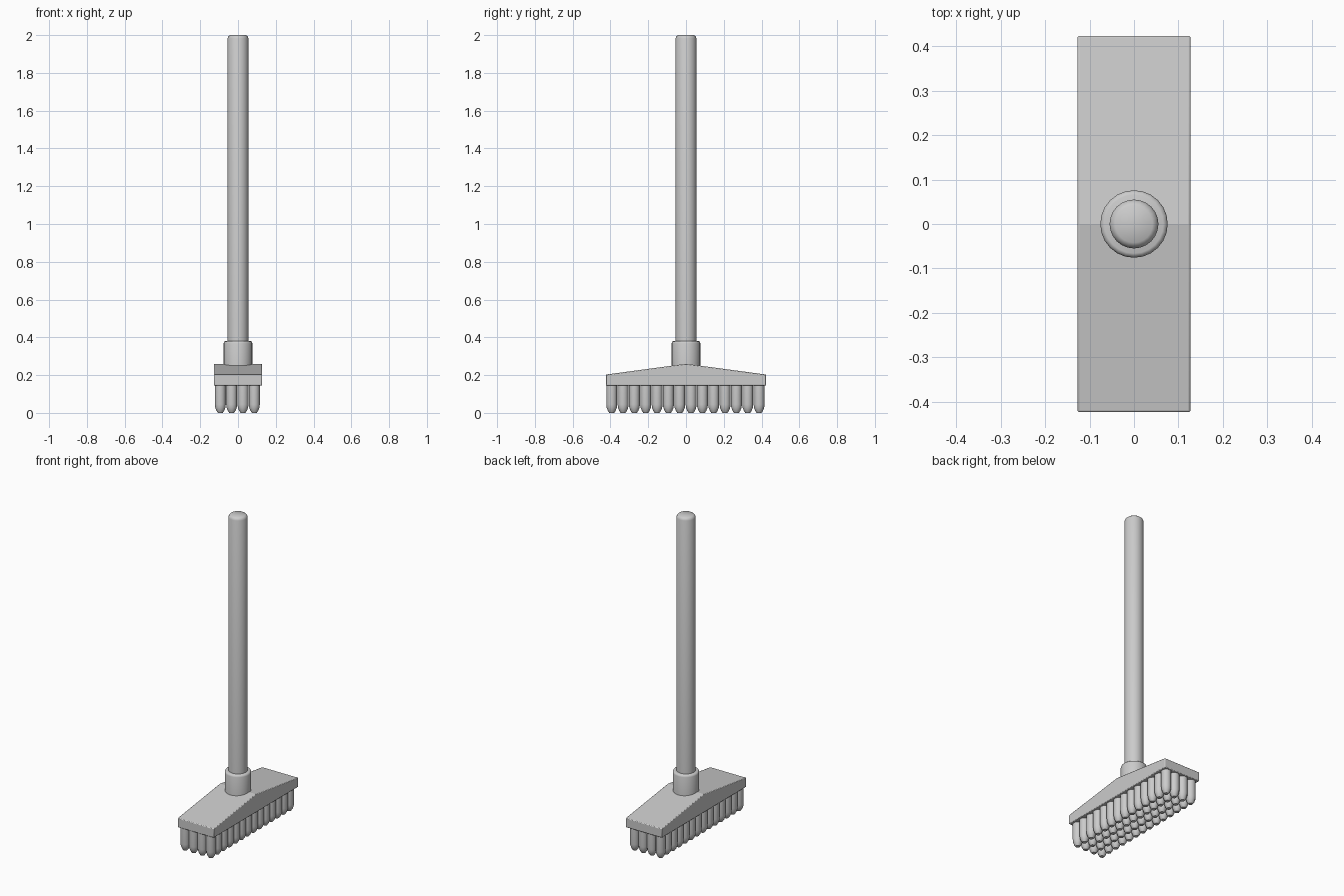
import bpy, bmesh, math

if "Cube" in bpy.data.objects:
    bpy.data.objects.remove(bpy.data.objects["Cube"])


def finish(name, bm, angle=35):
    bmesh.ops.recalc_face_normals(bm, faces=bm.faces[:])
    me = bpy.data.meshes.new(name)
    bm.to_mesh(me)
    bm.free()
    ob = bpy.data.objects.new(name, me)
    bpy.context.collection.objects.link(ob)
    bpy.ops.object.select_all(action='DESELECT')
    bpy.context.view_layer.objects.active = ob
    ob.select_set(True)
    bpy.ops.object.shade_smooth_by_angle(angle=math.radians(angle))
    return ob


def lathe(bm, profile, sides, cx=0.0, cy=0.0):
    """Closed turned shape from (radius, z) points."""
    rings = []
    for r, z in profile:
        rings.append([bm.verts.new((cx + r * math.cos(2 * math.pi * i / sides),
                                    cy + r * math.sin(2 * math.pi * i / sides), z))
                      for i in range(sides)])
    for a, b in zip(rings, rings[1:]):
        for i in range(sides):
            j = (i + 1) % sides
            bm.faces.new((a[i], a[j], b[j], b[i]))
    bm.faces.new(rings[0])
    bm.faces.new(rings[-1])


# Handle with rounded top
bm = bmesh.new()
lathe(bm, [(0.055, 0.22), (0.055, 1.983), (0.051, 1.993), (0.042, 2.0)], 24)
finish("handle", bm, 50)

# Collar holding the handle
bm = bmesh.new()
lathe(bm, [(0.076, 0.22), (0.076, 0.368), (0.073, 0.377), (0.066, 0.38)], 24)
finish("collar", bm, 50)

# Brush head: peaked side profile extruded across x
bm = bmesh.new()
side = [(-0.424, 0.145), (0.424, 0.145), (0.424, 0.203), (0.0, 0.26), (-0.424, 0.203)]
face = bm.faces.new([bm.verts.new((-0.127, y, z)) for y, z in side])
ext = bmesh.ops.extrude_face_region(bm, geom=[face])
bmesh.ops.translate(bm, vec=(0.254, 0, 0),
                    verts=[v for v in ext["geom"] if isinstance(v, bmesh.types.BMVert)])
head = finish("brush_head", bm, 5)
bev = head.modifiers.new("soft_edges", 'BEVEL')
bev.width = 0.004
bev.segments = 2
bev.limit_method = 'ANGLE'

# Bristle tufts in a 4 by 14 grid
bm = bmesh.new()
tuft = [(0.013, 0.0), (0.021, 0.012), (0.027, 0.028), (0.029, 0.045), (0.029, 0.15)]
for ix in range(4):
    for iy in range(14):
        lathe(bm, tuft, 12, -0.0935 + 0.06 * ix, -0.393 + 0.06 * iy)
finish("bristles", bm, 40)
